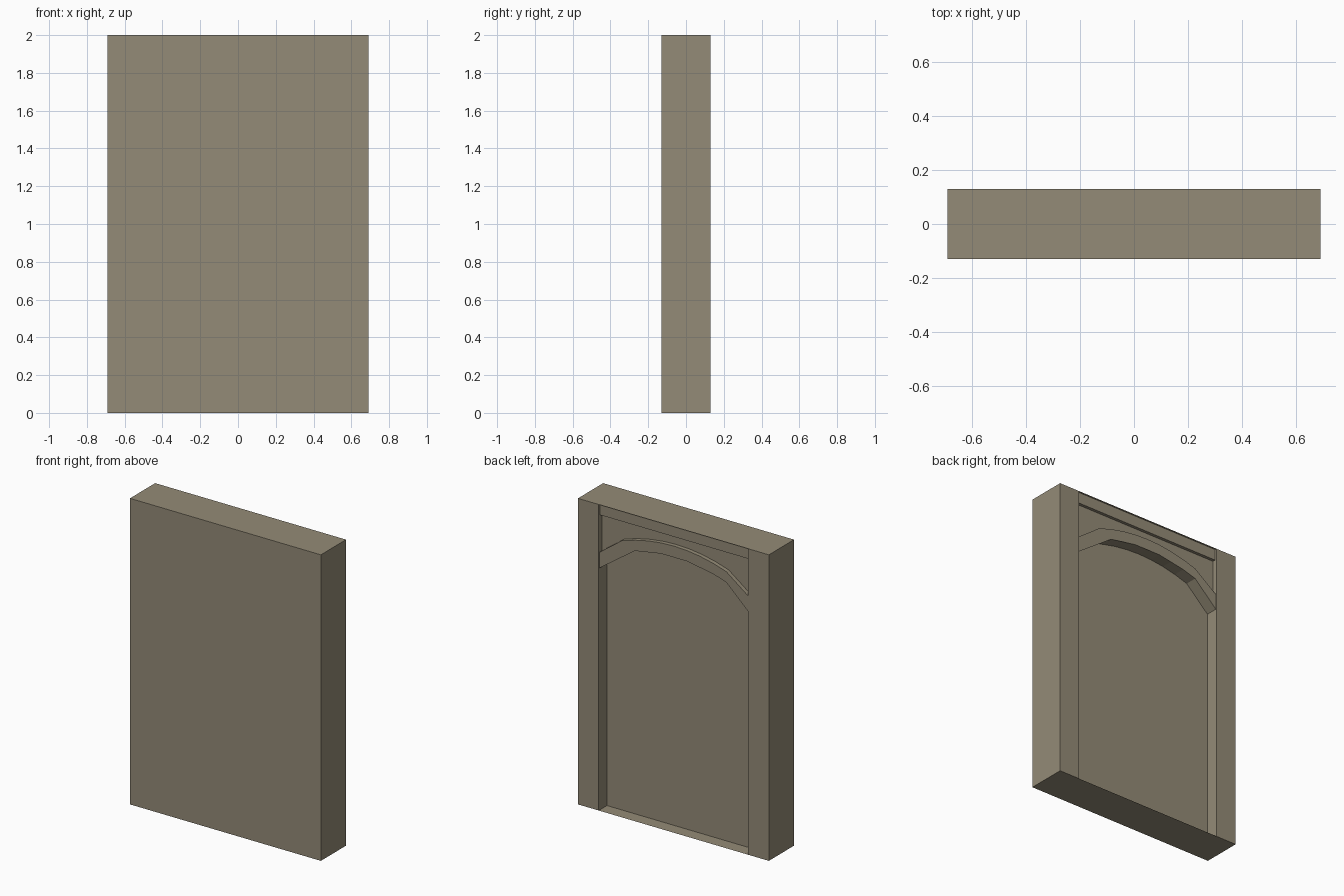
import bpy, bmesh

if "Cube" in bpy.data.objects:
    bpy.data.objects.remove(bpy.data.objects["Cube"])

stone = bpy.data.materials.new("warm grey stone")
stone.diffuse_color = (0.296, 0.258, 0.184, 1)
stone.use_nodes = True
stone.node_tree.nodes["Principled BSDF"].inputs["Base Color"].default_value = stone.diffuse_color

W, D, H = 0.69, 0.13, 2.0      # half width, half depth, height
OPEN = 0.54                    # half width of the recess
BACK = 0.045                   # y of the recessed panel


def prism(name, pts, axis, a, b):
    """Extrude a 2D outline along z (xy outline) or y (xz outline)."""
    bm = bmesh.new()

    def place(p, t):
        return (p[0], p[1], t) if axis == 'z' else (p[0], t, p[1])
    lo = [bm.verts.new(place(p, a)) for p in pts]
    hi = [bm.verts.new(place(p, b)) for p in pts]
    bm.faces.new(lo)
    bm.faces.new(hi)
    n = len(pts)
    for i in range(n):
        j = (i + 1) % n
        bm.faces.new((lo[i], lo[j], hi[j], hi[i]))
    bmesh.ops.triangulate(bm, faces=[f for f in bm.faces if len(f.verts) > 4])
    bmesh.ops.recalc_face_normals(bm, faces=bm.faces)
    me = bpy.data.meshes.new(name)
    bm.to_mesh(me)
    bm.free()
    me.materials.append(stone)
    ob = bpy.data.objects.new(name, me)
    bpy.context.collection.objects.link(ob)
    return ob


def arch(z_end, z_kink, z_top, kink=0.377, n=8):
    """Flattened arch: steep straight haunches and a shallow crown."""
    crown = []
    for i in range(n + 1):
        t = -1 + 2 * i / n
        crown.append((kink * t, z_top - (z_top - z_kink) * t * t))
    return [(-OPEN, z_end)] + crown + [(OPEN, z_end)]


outer = arch(1.685, 1.805, 1.87)
inner = arch(1.582, 1.735, 1.80)

# wall slab with a pilaster on each side of the back
prism("wall_and_pilasters",
      [(-W, -D), (W, -D), (W, D), (OPEN, D), (OPEN, BACK),
       (-OPEN, BACK), (-OPEN, D), (-W, D)], 'z', 0, H)

# lintel band along the top
prism("lintel_band", [(-OPEN, 1.927), (OPEN, 1.927), (OPEN, H), (-OPEN, H)],
      'y', BACK, 0.117)

# recessed spandrel between band and arch
prism("spandrel", outer + [(OPEN, 1.927), (-OPEN, 1.927)], 'y', BACK, 0.097)

# raised arch moulding
prism("arch_moulding", outer + inner[::-1], 'y', BACK, 0.124)
